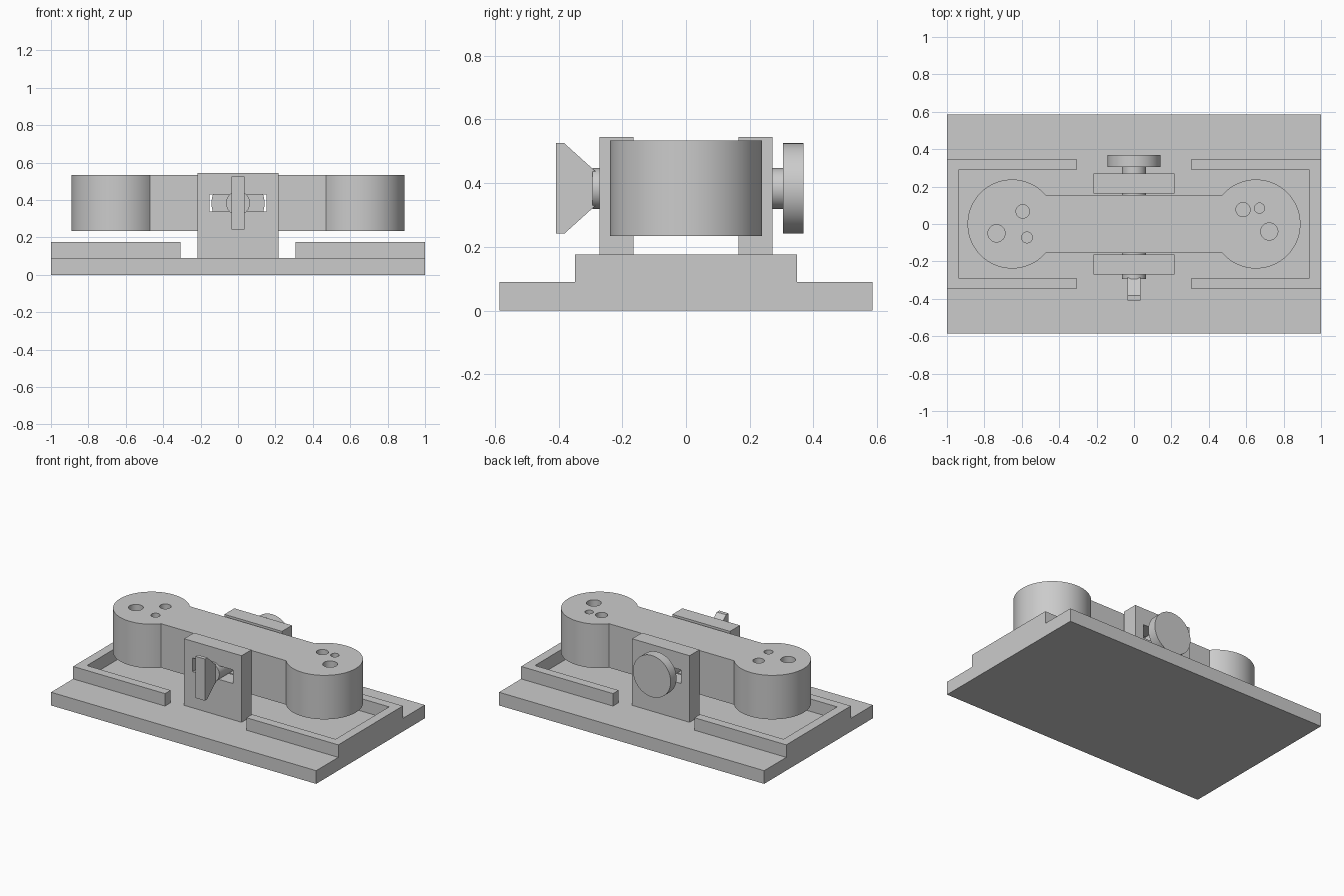
import bpy, bmesh, math
from mathutils import Matrix

if "Cube" in bpy.data.objects:
    bpy.data.objects.remove(bpy.data.objects["Cube"])


def prism(name, pts, axis, lo, hi):
    """Extrude a 2D outline along z (x, y points), y (x, z) or x (y, z)."""
    place = {'z': lambda a, b, t: (a, b, t),
             'y': lambda a, b, t: (a, t, b),
             'x': lambda a, b, t: (t, a, b)}[axis]
    bm = bmesh.new()
    low = [bm.verts.new(place(a, b, lo)) for a, b in pts]
    high = [bm.verts.new(place(a, b, hi)) for a, b in pts]
    bm.faces.new(low)
    bm.faces.new(high)
    n = len(pts)
    for i in range(n):
        j = (i + 1) % n
        bm.faces.new((low[i], low[j], high[j], high[i]))
    bmesh.ops.recalc_face_normals(bm, faces=bm.faces[:])
    mesh = bpy.data.meshes.new(name)
    bm.to_mesh(mesh)
    bm.free()
    obj = bpy.data.objects.new(name, mesh)
    bpy.context.collection.objects.link(obj)
    return obj


def arc(cx, cy, r, start, end, n):
    return [(cx + r * math.cos(start + (end - start) * i / n),
             cy + r * math.sin(start + (end - start) * i / n)) for i in range(n + 1)]


def circle(cx, cy, r, n=64):
    return arc(cx, cy, r, 0, math.tau, n)[:-1]


def rect(x0, x1, y0, y1):
    return [(x0, y0), (x1, y0), (x1, y1), (x0, y1)]


def activate(obj):
    bpy.ops.object.select_all(action='DESELECT')
    obj.select_set(True)
    bpy.context.view_layer.objects.active = obj


def smooth(obj):
    activate(obj)
    bpy.ops.object.shade_smooth_by_angle(angle=math.radians(30))


def cut(obj, cutter):
    mod = obj.modifiers.new("cut", 'BOOLEAN')
    mod.operation = 'DIFFERENCE'
    mod.solver = 'EXACT'
    mod.object = cutter
    activate(obj)
    bpy.ops.object.modifier_apply(modifier=mod.name)
    bpy.data.objects.remove(cutter)


AXLE_Z = 0.383
SLOT = rect(-0.153, 0.153, 0.337, 0.43)

# Base plate
prism("base_plate", rect(-1, 1, -0.586, 0.586), 'z', 0, 0.09)

# U-shaped guide rails at both ends
for side, label in ((-1, "left"), (1, "right")):
    rail = [(1, -0.348), (1, 0.348), (0.307, 0.348), (0.307, 0.288),
            (0.938, 0.288), (0.938, -0.288), (0.307, -0.288), (0.307, -0.348)]
    prism(label + "_rail", [(side * x, y) for x, y in rail], 'z', 0.09, 0.175)

# Rocker body: two round ends joined by a bar
R, CX, BAR = 0.238, 0.652, 0.155
a = math.asin(BAR / R)
outline = (arc(CX, 0, R, -math.pi + a, math.pi - a, 64)
           + arc(-CX, 0, R, a, math.tau - a, 64))
body = prism("rocker_body", outline, 'z', 0.234, 0.534)
cut(body, prism("slot_cutter", SLOT, 'y', -0.3, 0.3))

# Sockets in the round ends
for x, y, r in ((-0.595, 0.067, 0.036), (-0.735, -0.05, 0.046), (-0.572, -0.072, 0.029),
                (0.583, 0.077, 0.038), (0.671, 0.085, 0.027), (0.723, -0.04, 0.046)):
    cut(body, prism("socket_cutter", circle(x, y, r, 32), 'z', 0.42, 0.6))
smooth(body)

# Slotted support posts
for label, y0, y1 in (("front", -0.271, -0.164), ("back", 0.164, 0.271)):
    post = prism(label + "_post", rect(-0.217, 0.217, 0.09, 0.544), 'y', y0, y1)
    cut(post, prism("slot_cutter", SLOT, 'y', -0.4, 0.4))

# Axle, round knob and wing handle
smooth(prism("axle", circle(0, AXLE_Z, 0.064), 'y', -0.293, 0.306))
smooth(prism("round_knob", circle(0, AXLE_Z, 0.142), 'y', 0.305, 0.368))
wing = [(-0.408, 0.241), (-0.382, 0.241), (-0.28, 0.333),
        (-0.28, 0.433), (-0.382, 0.525), (-0.408, 0.525)]
prism("wing_handle", wing, 'x', -0.035, 0.035)
